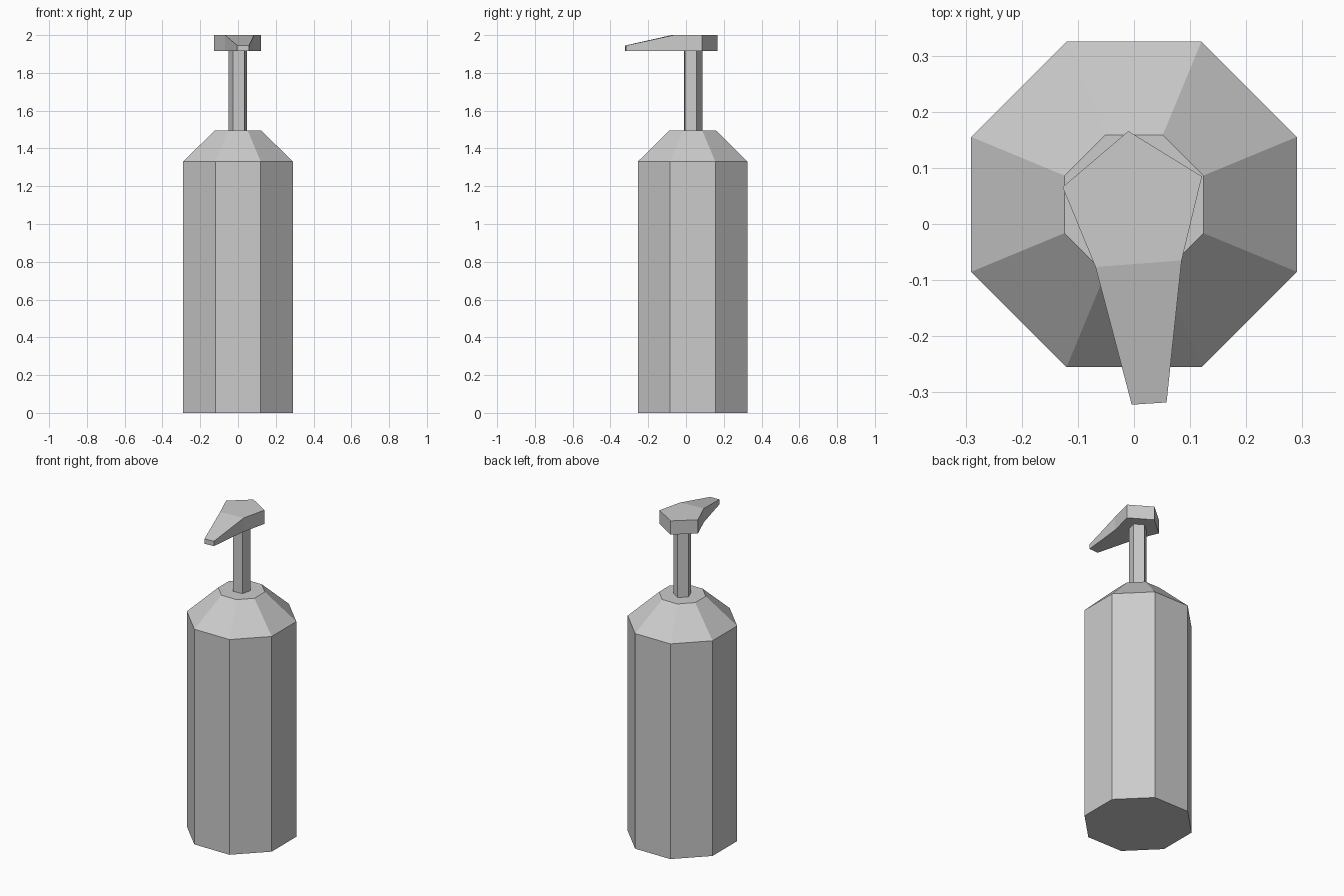
import bpy
import bmesh
from math import cos, sin, radians, tau

if "Cube" in bpy.data.objects:
    bpy.data.objects.remove(bpy.data.objects["Cube"])

AXIS_Y = 0.035

grey = bpy.data.materials.new("plain_grey")
grey.use_nodes = True
colour = (0.6, 0.6, 0.6, 1)
grey.diffuse_color = colour
grey.node_tree.nodes["Principled BSDF"].inputs["Base Color"].default_value = colour


def lathe(bm, sides, turn, profile):
    """Stack flat-sided rings of (radius, height) and cap both ends."""
    rings = []
    for r, z in profile:
        angles = [radians(turn) + tau * i / sides for i in range(sides)]
        rings.append([bm.verts.new((r * cos(a), AXIS_Y + r * sin(a), z)) for a in angles])
    for low, high in zip(rings, rings[1:]):
        for i in range(sides):
            j = (i + 1) % sides
            bm.faces.new((low[i], low[j], high[j], high[i]))
    bm.faces.new(rings[0][::-1])
    bm.faces.new(rings[-1])


def finish(bm, name):
    bmesh.ops.recalc_face_normals(bm, faces=bm.faces)
    mesh = bpy.data.meshes.new(name)
    bm.to_mesh(mesh)
    bm.free()
    mesh.materials.append(grey)
    obj = bpy.data.objects.new(name, mesh)
    bpy.context.collection.objects.link(obj)


# Eight-sided bottle with sloped shoulder
bm = bmesh.new()
lathe(bm, 8, 22.5, [(0.314, 0), (0.314, 1.33), (0.134, 1.495)])
finish(bm, "bottle")

# Five-sided pump stem
bm = bmesh.new()
lathe(bm, 5, 22.4, [(0.052, 1.49), (0.052, 1.92)])
finish(bm, "pump_stem")

# Five-sided pump head, its front face drawn out into a tapered spout
bm = bmesh.new()
lathe(bm, 5, 22.4, [(0.131, 1.915), (0.131, 2.0)])
bm.normal_update()
front = min(bm.faces, key=lambda f: f.calc_center_median().y)
tip = bmesh.ops.extrude_discrete_faces(bm, faces=[front])["faces"][0]
for v in tip.verts:
    left = v.co.x > 0
    v.co.x = 0.058 if left else -0.004
    v.co.y = -0.318 if left else -0.322
    v.co.z = 1.945 if v.co.z > 1.95 else 1.915
finish(bm, "pump_head")
